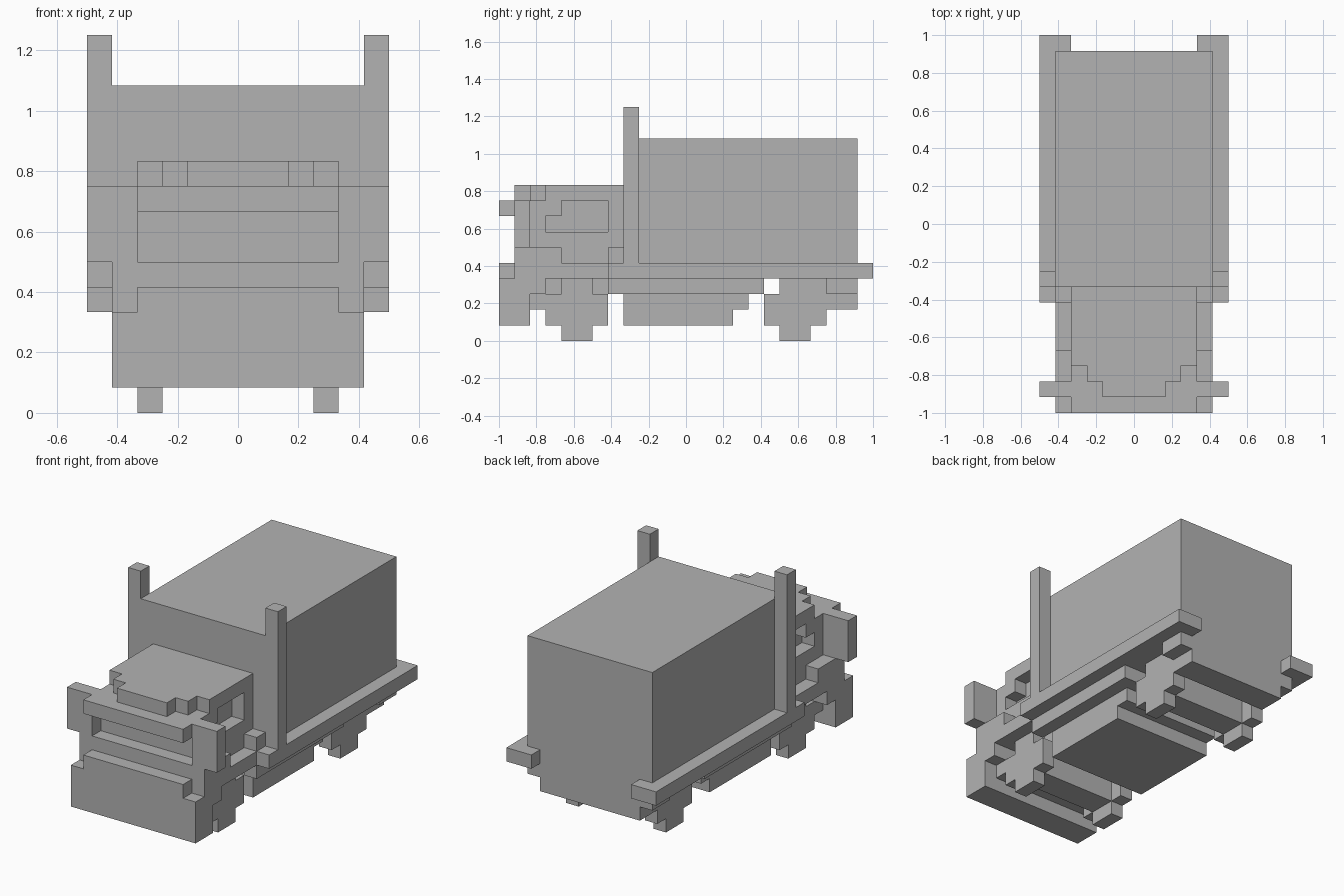
import bpy
import bmesh
from mathutils import Vector

UNIT = 1 / 12  # one block of the stepped grid

cube = bpy.data.objects.get("Cube")
if cube:
    bpy.data.objects.remove(cube, do_unlink=True)

GREY = (0.45, 0.45, 0.45, 1)
grey = bpy.data.materials.new("plain grey")
grey.use_nodes = True
grey.diffuse_color = GREY
grey.node_tree.nodes["Principled BSDF"].inputs["Base Color"].default_value = GREY


def prism(name, axis, profile, lo, hi, mirror=False):
    """Extrude a profile along x (points are y, z) or along z (points are x, y)."""
    bm = bmesh.new()
    if axis == "x":
        points = [(lo, a, b) for a, b in profile]
        step = Vector((hi - lo, 0, 0))
    else:
        points = [(a, b, lo) for a, b in profile]
        step = Vector((0, 0, hi - lo))
    face = bm.faces.new([bm.verts.new(Vector(p) * UNIT) for p in points])
    result = bmesh.ops.extrude_face_region(bm, geom=[face], use_keep_orig=True)
    moved = [g for g in result["geom"] if isinstance(g, bmesh.types.BMVert)]
    bmesh.ops.translate(bm, verts=moved, vec=step * UNIT)
    bmesh.ops.recalc_face_normals(bm, faces=bm.faces)
    mesh = bpy.data.meshes.new(name)
    bm.to_mesh(mesh)
    bm.free()
    mesh.materials.append(grey)
    obj = bpy.data.objects.new(name, mesh)
    bpy.context.collection.objects.link(obj)
    if mirror:
        obj.modifiers.new("mirror", "MIRROR").use_axis = (True, False, False)
    return obj


def box(name, x, y, z, mirror=False):
    """Block; x is a half width, or an inner and outer bound for mirrored pairs."""
    lo, hi = x if mirror else (-x, x)
    corners = [(y[0], z[0]), (y[1], z[0]), (y[1], z[1]), (y[0], z[1])]
    return prism(name, "x", corners, lo, hi, mirror)


# Cargo box, side ledges, rear brackets and exhaust stacks
box("cargo_box", 5, (-4, 11), (4, 13))
box("side_ledge", (5, 6), (-5, 12), (4, 5), True)
box("rear_bracket", (4, 5), (11, 12), (4, 5), True)
box("exhaust_stack", (5, 6), (-4, -3), (5, 15), True)

# Chassis between and behind the wheels
box("middle_frame", 5, (-4, 5), (3, 4))
box("frame_end", (4, 5), (-5, -4), (3, 4), True)
prism("tank", "x", [(-4, 1), (3, 1), (3, 2), (4, 2), (4, 3), (-4, 3)], -4, 4)
box("rear_frame", 5, (9, 11), (3, 4))
prism("rear_underside", "x", [(8, 3), (9, 3), (9, 2), (11, 2), (11, 3),
                              (9, 3), (9, 4), (8, 4)][1:5], -4, 4)
box("rear_crossbeam", 4, (8, 9), (3, 4))
box("front_rail", (2, 3), (-9, -4), (3, 4), True)

# Wheels and axles
WHEEL = [(-1, -2), (1, -2), (1, -1), (2, -1), (2, 1), (1, 1),
         (1, 2), (-1, 2), (-1, 1), (-2, 1), (-2, -1), (-1, -1)]
for label, centre in (("front", -7), ("rear", 7)):
    outline = [(centre + y, 2 + z) for y, z in WHEEL]
    prism(label + "_wheel", "x", outline, 3, 4, True)
    box(label + "_axle", 3, (centre - 1, centre + 1), (1, 3))

# Bumper and fenders
box("bumper", 5, (-12, -10), (1, 4))
box("bumper_step", 4, (-12, -11), (4, 5))
box("bumper_mount", 4, (-10, -9), (2, 3))
box("fender_drop", 5, (-10, -9), (3, 4))
box("cab_floor", 5, (-11, -4), (4, 5))
box("fender", (4, 5), (-10, -8), (5, 6), True)
box("cab_step", (4, 5), (-5, -4), (5, 6), True)

# Cab with recessed windshield and stepped side windows
box("cab_core", 3, (-10, -4), (5, 9))
prism("cab_side", "x", [(-10, 5), (-4, 5), (-4, 9), (-5, 9), (-5, 7), (-9, 7),
                        (-9, 8), (-8, 8), (-8, 9), (-10, 9)], 3, 4, True)
box("front_panel", 5, (-11, -10), (5, 6))
box("mirror_pillar", (4, 6), (-11, -10), (6, 9), True)
box("visor", 4, (-12, -10), (8, 9))
prism("roof", "z", [(-4, -4), (-4, -9), (-3, -9), (-3, -10), (-2, -10), (-2, -11),
                    (2, -11), (2, -10), (3, -10), (3, -9), (4, -9), (4, -4)], 9, 10)
